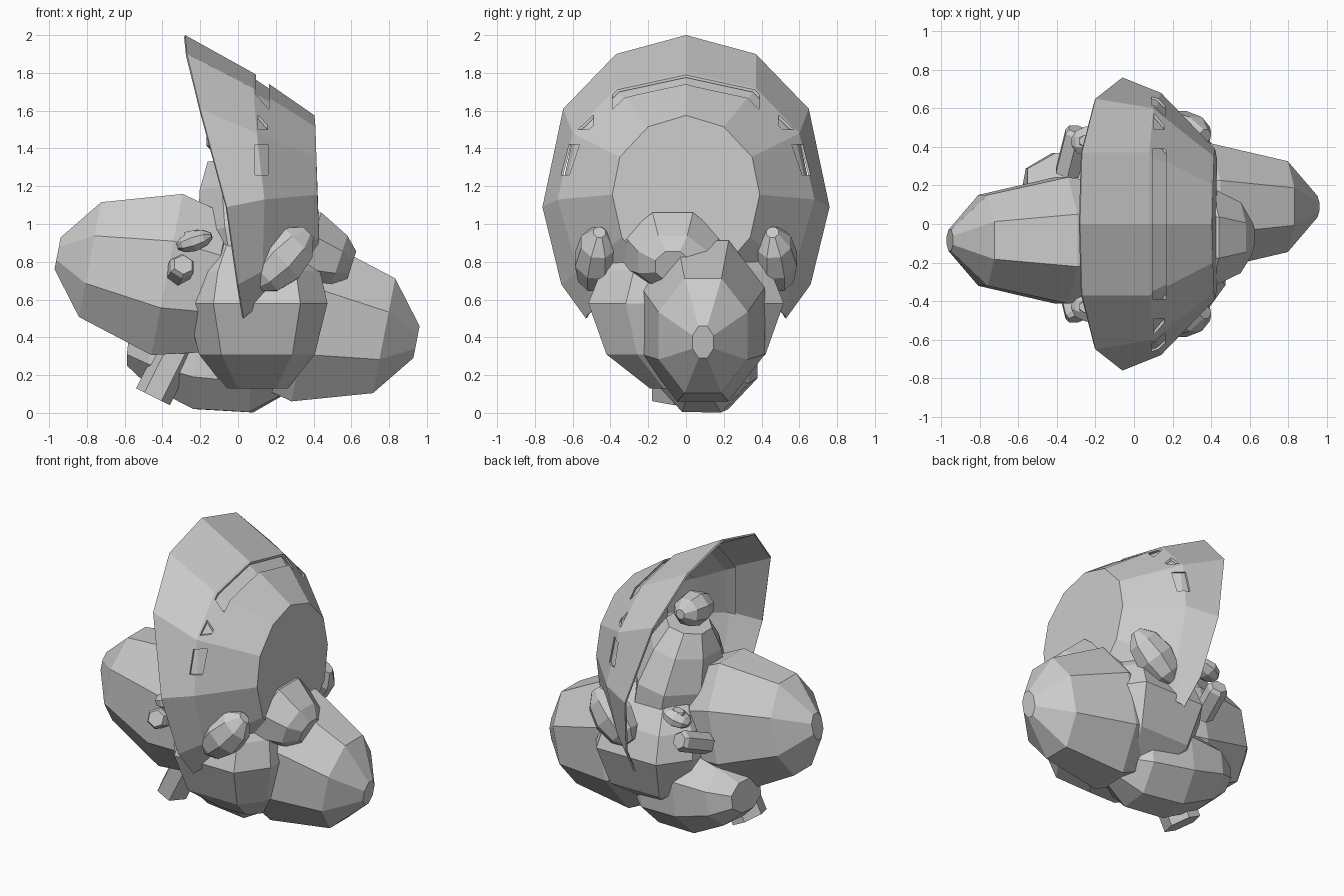
import bpy, bmesh, math
from mathutils import Vector, Matrix

if "Cube" in bpy.data.objects:
    bpy.data.objects.remove(bpy.data.objects["Cube"])

mat = bpy.data.materials.new("plain grey")
mat.diffuse_color = (0.6, 0.6, 0.6, 1)
mat.use_nodes = True
mat.node_tree.nodes["Principled BSDF"].inputs["Base Color"].default_value = mat.diffuse_color


def make(name, bm):
    bmesh.ops.recalc_face_normals(bm, faces=bm.faces)
    me = bpy.data.meshes.new(name)
    bm.to_mesh(me)
    bm.free()
    me.materials.append(mat)
    ob = bpy.data.objects.new(name, me)
    bpy.context.collection.objects.link(ob)
    return ob


def pod(name, origin, axis, side, rings, sides=8, power=1.0):
    """Faceted barrel along an axis. rings: (distance, radius along side, radius across).
    A power under 1 makes the section boxier."""
    def soft(v):
        return math.copysign(abs(v) ** power, v)
    a = Vector(axis).normalized()
    s = Vector(side)
    s = (s - a * s.dot(a)).normalized()
    t = a.cross(s)
    bm = bmesh.new()
    loops = []
    for d, rs, rt in rings:
        c = Vector(origin) + a * d
        loops.append([bm.verts.new(c + s * rs * soft(math.cos(w)) + t * rt * soft(math.sin(w)))
                      for w in (2 * math.pi * (i + 0.5) / sides for i in range(sides))])
    for p, q in zip(loops, loops[1:]):
        for i in range(sides):
            j = (i + 1) % sides
            bm.faces.new((p[i], p[j], q[j], q[i]))
    bm.faces.new(loops[0])
    bm.faces.new(loops[-1])
    return make(name, bm)


def egg(name, centre, axis, half, rs, rt, side=(0, 1, 0), sides=8):
    """Symmetrical faceted capsule."""
    prof = [(-1, .33), (-.68, .8), (-.05, 1.05), (.6, .85), (1, .3)]
    return pod(name, centre, axis, side, [(d * half, r * rs, r * rt) for d, r in prof], sides)


# Two large side barrels, tilted opposite ways
for name, o, ax in (("left_barrel", (-0.955, -0.085, 0.845), (0.98, 0, -0.19)),
                    ("right_barrel", (0.945, 0.09, 0.375), (-0.98, 0, 0.19))):
    pod(name, o, ax, (0, 1, 0),
        [(0, .06, .093), (.175, .255, .335), (.59, .355, .47), (.85, .31, .40), (1.0, .15, .2)])

# Bowl-shaped body and the barrel behind it
pod("body_bowl", (0.1, 0, 0.13), (0, 0, 1), (0, 1, 0),
    [(0, .2, .17), (.18, .44, .32), (.45, .54, .39), (.62, .47, .35), (.85, .28, .22)], 8, 0.55)
pod("lower_rear_body", (-0.57, 0.15, 0.35), (1, -0.1, -0.12), (0, 1, 0),
    [(0, .15, .11), (.13, .25, .21), (.38, .29, .31), (.68, .27, .29), (.86, .14, .15)], 8)

# Inner column under the hood, with a bulb on top
pod("inner_column", (0.08, 0, 0.7), (-0.16, 0, 1), (0, 1, 0),
    [(0, .38, .26), (.3, .37, .27), (.52, .26, .22), (.66, .15, .15)], 8)
egg("inner_bulb", (-0.06, 0, 1.46), (0, 1, 0.1), 0.15, 0.11, 0.11, (1, 0, 0))

# Knob between the hood and the right barrel
pod("right_knob", (0.22, -0.07, 0.9), (0.95, 0, -0.31), (0, 1, 0),
    [(0, .22, .18), (.16, .28, .24), (.33, .2, .16), (.4, .1, .09)], 8)

# Mirrored small parts
for label, m in (("front", -1), ("back", 1)):
    egg(label + "_side_pod", (0.23, 0.475 * m, 0.815), (0.66, -0.08 * m, 0.66), 0.2, 0.115, 0.14)
    egg(label + "_small_bulb", (-0.23, 0.43 * m, 0.91), (0.9, 0.1 * m, 0.3), 0.095, 0.08, 0.055)
    pod(label + "_small_bulb_cap", (-0.24, 0.43 * m, 0.935), (-0.2, 0, 1), (0, 1, 0),
        [(0, .05, .05), (.03, .03, .04)], 8)
    pod(label + "_peg", (-0.29, 0.49 * m, 0.785), (-0.05, -0.2 * m, -0.08), (1, 0, 0),
        [(0, .055, .055), (.025, .07, .07), (.25, .07, .07)], 6)

# Angled tube at the bottom
pod("bottom_tube", (-0.45, -0.06, 0.085), (0.19, 0, 0.38), (0, 1, 0),
    [(0, .14, .1), (.4, .14, .1)], 6)

# Hood: half outline of the open rim, the middle and the flat end, mirrored in y
rim = [(-.28, 0, 2.0), (-.27, .37, 1.9), (-.2, .65, 1.61), (-.06, .76, 1.09), (0, .66, .68), (.03, .53, .5)]
mid = [(.08, 0, 1.80), (.08, .37, 1.72), (.1, .6, 1.48), (.14, .68, 1.13), (.13, .57, .75), (.05, .52, .52)]
end = [(.405, 0, 1.575), (.41, .2, 1.515), (.415, .35, 1.355), (.42, .39, 1.155), (.43, .34, .93), (.43, .22, .79)]


def mirrored(half):
    return [(x, -y, z) for x, y, z in reversed(half[1:])] + half


def strip(name, halves, cap):
    bm = bmesh.new()
    rows = [[bm.verts.new(p) for p in mirrored(h)] for h in halves]
    for p, q in zip(rows, rows[1:]):
        for i in range(len(p) - 1):
            bm.faces.new((p[i], p[i + 1], q[i + 1], q[i]))
    if cap:
        bm.faces.new(rows[-1])
    return make(name, bm)


hood = strip("hood", (rim, mid, end), True)
# Make sure the hood surface points outward, then give it a thin wall
if hood.data.polygons[-1].normal.x < 0:
    hood.data.flip_normals()
wall = hood.modifiers.new("wall", "SOLIDIFY")
wall.thickness = 0.012
wall.offset = -1


# Lining strip that closes the slots from inside
def inner(a, b, f):
    out = []
    for p, q in zip(a[:4], b[:4]):
        v = Vector(p).lerp(Vector(q), f)
        out.append((v.x, v.y * 0.962, 1.1 + (v.z - 1.1) * 0.962))
    return out


strip("slot_lining", (inner(mid, rim, .25), inner(mid, end, 0), inner(mid, end, .5)), False)


def cutter(name, centre, size):
    bm = bmesh.new()
    bmesh.ops.create_cube(bm, size=1, matrix=Matrix.Translation(centre) @ Matrix.Diagonal((*size, 1)))
    ob = make(name, bm)
    ob.hide_render = True
    ob.hide_viewport = True
    mod = hood.modifiers.new(name, "BOOLEAN")
    mod.operation = 'DIFFERENCE'
    mod.solver = 'EXACT'
    mod.object = ob


# Slots in the hood: one long top slot and windows on both sides
cutter("top_slot_cutter", (0.13, 0, 1.76), (0.07, 0.78, 0.3))
for label, m in (("front", -1), ("back", 1)):
    cutter(label + "_upper_slot_cutter", (0.13, 0.55 * m, 1.6), (0.05, 0.12, 0.2))
    cutter(label + "_window_cutter", (0.125, 0.62 * m, 1.34), (0.07, 0.3, 0.16))
